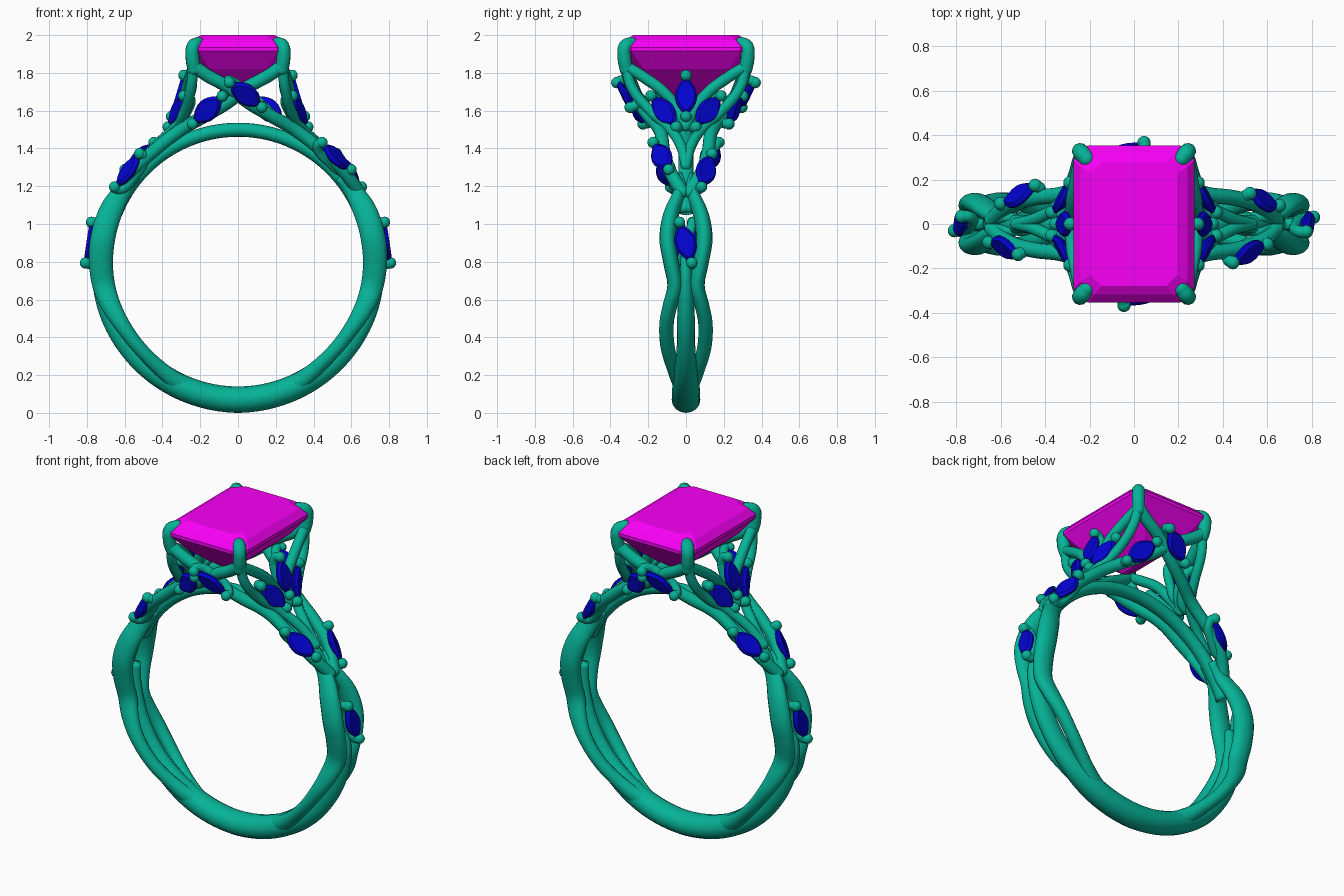
import bpy, bmesh
from math import sin, cos, pi, radians
from mathutils import Vector, Matrix

if "Cube" in bpy.data.objects:
    bpy.data.objects.remove(bpy.data.objects["Cube"])


def material(name, color):
    m = bpy.data.materials.new(name)
    m.diffuse_color = (*color, 1)
    m.use_nodes = True
    m.node_tree.nodes["Principled BSDF"].inputs["Base Color"].default_value = m.diffuse_color
    return m


METAL = material("teal_metal", (0.002, 0.45, 0.31))
PINK = material("magenta_stone", (0.95, 0.0, 0.93))
BLUE = material("blue_stone", (0.001, 0.001, 0.65))
C = 0.80  # height of the finger hole centre


def finish(bm, name, mat, smooth):
    bmesh.ops.recalc_face_normals(bm, faces=bm.faces)
    me = bpy.data.meshes.new(name)
    bm.to_mesh(me)
    bm.free()
    for p in me.polygons:
        p.use_smooth = smooth
    me.materials.append(mat)
    ob = bpy.data.objects.new(name, me)
    bpy.context.collection.objects.link(ob)
    return ob


def loft(bm, rings):
    vs = [[bm.verts.new(p) for p in r] for r in rings]
    n = len(vs[0])
    for a, b in zip(vs, vs[1:]):
        for i in range(n):
            bm.faces.new((a[i], a[(i + 1) % n], b[(i + 1) % n], b[i]))
    bm.faces.new(vs[0])
    bm.faces.new(vs[-1])


def spline(pts, t):
    """Smooth value through (t, v) keys."""
    if t <= pts[0][0]:
        return pts[0][1]
    for i in range(len(pts) - 1):
        (t0, v0), (t1, v1) = pts[i], pts[i + 1]
        if t <= t1:
            ta, va = pts[max(i - 1, 0)]
            tb, vb = pts[min(i + 2, len(pts) - 1)]
            m0 = (v1 - va) / (t1 - ta)
            m1 = (vb - v0) / (tb - t0)
            h, u = t1 - t0, (t - t0) / (t1 - t0)
            return ((2*u**3 - 3*u*u + 1) * v0 + (u**3 - 2*u*u + u) * h * m0
                    + (3*u*u - 2*u**3) * v1 + (u**3 - u*u) * h * m1)
    return pts[-1][1]


def arc_band(name, a0, a1, step, ykeys, rkeys, hr, hy, sign=1):
    """Sweep an ellipse around the finger hole; angle 0 is the bottom."""
    rings = []
    for k in range(int((a1 - a0) / step) + 1):
        a = a0 + k * step
        t = abs(a)
        th, y0, R = radians(a), sign * spline(ykeys, t), spline(rkeys, t)
        er, ey = spline(hr, t), spline(hy, t)
        ring = []
        for j in range(16):
            q = 2 * pi * j / 16
            r = R + er * cos(q)
            ring.append((r * sin(th), y0 + ey * sin(q), C - r * cos(th)))
        rings.append(ring)
    bm = bmesh.new()
    loft(bm, rings)
    return finish(bm, name, METAL, True)


def tube(name, pts, r, sx=1, sy=1):
    """Round wire through the points, with ball ends."""
    pts = [Vector((x * sx, y * sy, z)) for x, y, z in pts]
    cu = bpy.data.curves.new(name, 'CURVE')
    cu.dimensions = '3D'
    cu.bevel_depth, cu.bevel_resolution, cu.resolution_u = r, 4, 8
    s = cu.splines.new('BEZIER')
    s.bezier_points.add(len(pts) - 1)
    for b, p in zip(s.bezier_points, pts):
        b.co = p
        b.handle_left_type = b.handle_right_type = 'AUTO'
    tmp = bpy.data.objects.new(name + "_path", cu)
    bpy.context.collection.objects.link(tmp)
    dg = bpy.context.evaluated_depsgraph_get()
    me = bpy.data.meshes.new_from_object(tmp.evaluated_get(dg))
    bpy.data.objects.remove(tmp)
    bm = bmesh.new()
    bm.from_mesh(me)
    for p in (pts[0], pts[-1]):
        bmesh.ops.create_uvsphere(bm, u_segments=14, v_segments=8, radius=r,
                                  matrix=Matrix.Translation(p))
    return finish(bm, name, METAL, True)


def marquise(name, c, d, n, flip, half=0.105, wide=0.058):
    """Pointed oval stone along d facing n, held by a wire claw at each tip."""
    c, d, n = Vector(c), Vector(d).normalized(), Vector(n)
    n = (n - n.dot(d) * d).normalized()
    if flip < 0:
        R = Matrix.Rotation(pi, 3, 'Z')
        c, d, n = R @ c, R @ d, R @ n
    w = n.cross(d)
    rings = []
    for s, h in ((0.12, -0.04), (0.97, -0.006), (1, 0.004), (0.8, 0.02)):
        ring = []
        for j in range(20):
            u = 1 - 2 * (j % 10) / 10
            side = 1 if j < 10 else -1
            ring.append(c + d * (half * u * side * s)
                        + w * (side * wide * (1 - u * u) ** 0.9 * s) + n * h)
        rings.append(ring)
    bm = bmesh.new()
    loft(bm, rings)
    finish(bm, name, BLUE, False)
    e = half * 1.08
    tube(name + "_claws", [c + d * e + n * 0.012, c + d * e - n * 0.022,
                           c - n * 0.05, c - d * e - n * 0.022, c - d * e + n * 0.012], 0.026)
    for k in (1, -1):
        bm = bmesh.new()
        bmesh.ops.create_uvsphere(bm, u_segments=14, v_segments=10, radius=0.03,
                                  matrix=Matrix.Translation(c + d * e * k + n * 0.01))
        finish(bm, name + "_bead", METAL, True)


# solid lower band, tapering up into the twist
arc_band("lower_band", -96, 96, 2, [(0, 0), (90, 0)], [(0, .73), (84, .72), (96, .70)],
         [(0, .07), (50, .064), (84, .055), (96, .03)],
         [(0, .076), (25, .072), (50, .05), (70, .045), (96, .025)])
# two strands winding up both sides
weave = [(0, 0), (18, .01), (32, .05), (48, .095), (62, .103), (72, .082), (80, .058), (88, .075),
         (99, .097), (110, .08), (122, .03), (130, .03)]
for sign in (1, -1):
    arc_band("shank_strand", -130, 130, 2.5, weave,
             [(0, .73), (25, .715), (40, .696), (58, .696), (80, .722), (112, .724), (130, .705)],
             [(0, .065), (25, .05), (40, .038), (58, .04), (80, .06), (112, .062), (130, .03)],
             [(0, .05), (30, .04), (60, .038), (90, .042), (112, .042), (130, .025)], sign)
# bridge over the finger under the head
arc_band("bridge_band", 112, 248, 2, [(0, 0), (300, 0)], [(100, .7), (300, .697)],
         [(100, .037), (300, .037)], [(100, .04), (300, .04)])

# prongs, crossing front rails and side rails, one set per corner
for sx in (1, -1):
    for sy in (1, -1):
        tube("prong", [(.212, -.292, 1.953), (.236, -.32, 1.94), (.241, -.326, 1.88),
                       (.232, -.315, 1.82)], 0.037, sx, sy)
        tube("front_rail", [(.232, -.318, 1.835), (.16, -.305, 1.785), (.06, -.285, 1.73),
                            (-.06, -.245, 1.64), (-.17, -.2, 1.575), (-.3, -.14, 1.50),
                            (-.46, -.115, 1.375), (-.56, -.085, 1.28), (-.64, -.02, 1.17)],
             0.035, sx, sy)
        tube("side_rail", [(.234, -.318, 1.835), (.255, -.22, 1.775), (.275, -.12, 1.70),
                           (.29, -.04, 1.6), (.34, 0, 1.52)], 0.03, sx, sy)
        tube("outer_rail", [(.234, -.318, 1.83), (.25, -.285, 1.72), (.28, -.19, 1.60),
                            (.335, -.09, 1.51), (.44, -.025, 1.41), (.53, 0, 1.31)],
             0.028, sx, sy)

# small pointed-oval stones, repeated by a half turn
stones = [
    ("shank_stone", (.782, -.002, .90), (.03, .06, -.2), (1, 0, .1)),
    ("shoulder_stone_a", (.515, -.128, 1.355), (.15, .08, -.14), (.6, -.5, .55)),
    ("shoulder_stone_b", (.58, .105, 1.28), (.12, -.05, -.16), (.65, .5, .5)),
    ("front_stone_a", (.04, -.322, 1.687), (.17, .07, -.13), (0, -.9, -.35)),
    ("front_stone_b", (-.16, -.255, 1.605), (.15, -.07, .14), (-.3, -.85, -.2)),
    ("side_stone_middle", (.31, 0, 1.675), (.06, 0, -.2), (1, 0, .3)),
    ("side_stone_left", (.32, -.115, 1.595), (.08, .13, -.16), (.85, -.45, .2)),
    ("side_stone_right", (.32, .115, 1.595), (.08, -.13, -.16), (.85, .45, .2)),
]
for flip in (1, -1):
    for s in stones:
        marquise(*s, flip)

# large step-cut stone with clipped corners
rings = []
for hx, hy, k, z in ((.195, .28, .05, 2.0), (.24, .318, .06, 1.975), (.273, .354, .065, 1.935),
                     (.273, .354, .065, 1.915), (.2, .275, .05, 1.82),
                     (.1, .18, .03, 1.735), (.012, .09, .005, 1.67)):
    rings.append([(hx - k, -hy, z), (hx, -hy + k, z), (hx, hy - k, z), (hx - k, hy, z),
                  (k - hx, hy, z), (-hx, hy - k, z), (-hx, k - hy, z), (k - hx, -hy, z)])
bm = bmesh.new()
loft(bm, rings)
finish(bm, "centre_stone", PINK, False)
